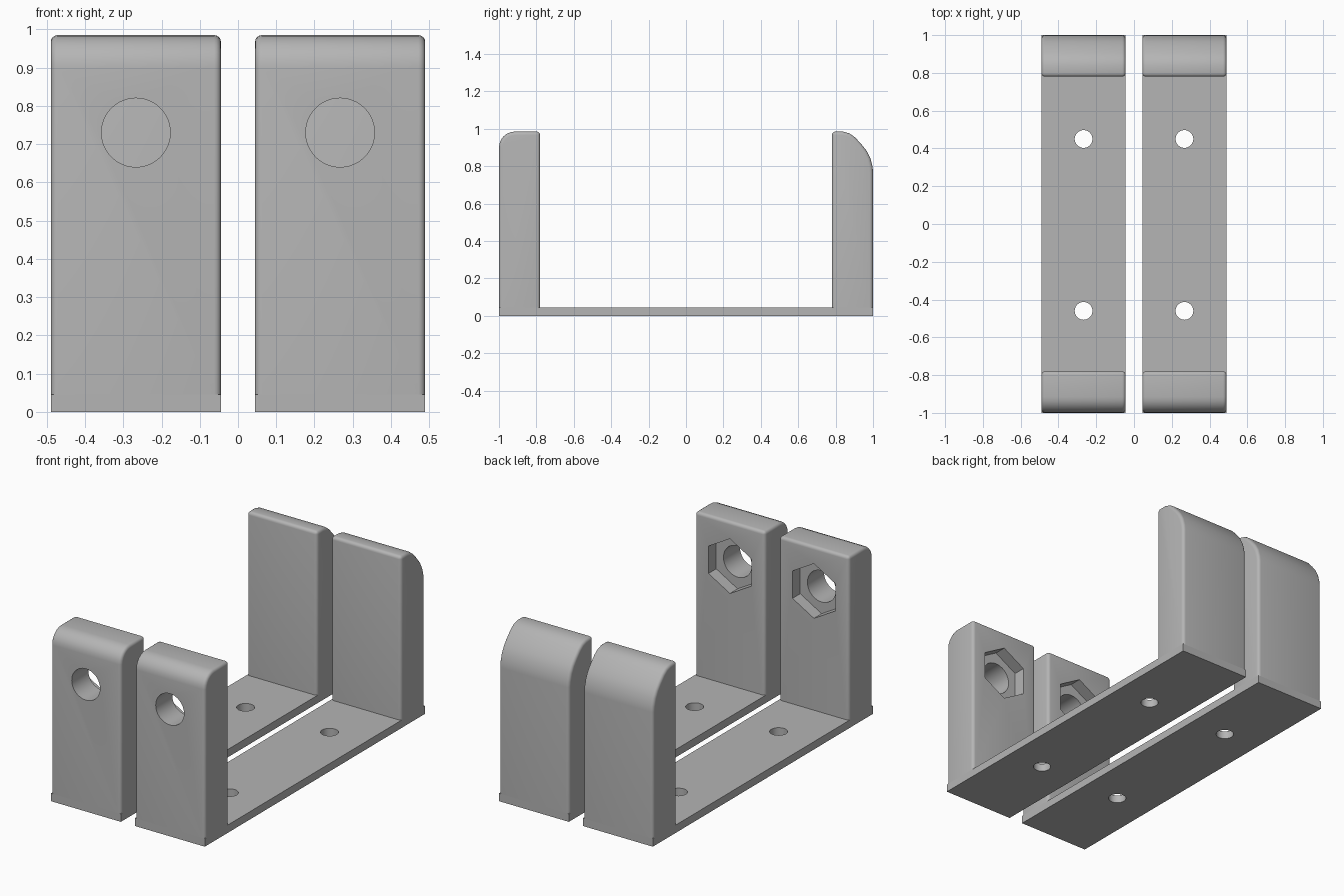
import bpy, bmesh, math
from mathutils import Matrix

cube = bpy.data.objects.get("Cube")
if cube:
    bpy.data.objects.remove(cube, do_unlink=True)

grey = bpy.data.materials.new("plain grey")
grey.use_nodes = True
grey.diffuse_color = (0.46, 0.46, 0.46, 1)
grey.node_tree.nodes["Principled BSDF"].inputs["Base Color"].default_value = (0.46, 0.46, 0.46, 1)

HALF_W, CENTRE = 0.2225, 0.267     # half width and x offset of each bracket
BASE, TOP, INNER = 0.045, 0.985, 0.78
HOLE_Z = 0.73


def make_object(name, bm):
    bmesh.ops.recalc_face_normals(bm, faces=bm.faces)
    mesh = bpy.data.meshes.new(name)
    bm.to_mesh(mesh)
    bm.free()
    obj = bpy.data.objects.new(name, mesh)
    bpy.context.collection.objects.link(obj)
    mesh.materials.append(grey)
    return obj


def extrude_profile(name, profile, x, rounding=0):
    """Extrude a (y, z) outline across the bracket width, softening the edges above the base."""
    bm = bmesh.new()
    face = bm.faces.new([bm.verts.new((x - HALF_W, y, z)) for y, z in profile])
    swept = bmesh.ops.extrude_face_region(bm, geom=[face])["geom"]
    bmesh.ops.translate(bm, vec=(2 * HALF_W, 0, 0),
                        verts=[v for v in swept if isinstance(v, bmesh.types.BMVert)])
    bmesh.ops.recalc_face_normals(bm, faces=bm.faces)
    if rounding:
        edges = [e for e in bm.edges if e.calc_face_angle() > math.radians(30)
                 and max(v.co.z for v in e.verts) > BASE + 0.01]
        bmesh.ops.bevel(bm, geom=edges, offset=rounding, segments=4, profile=0.5,
                        affect='EDGES', clamp_overlap=True)
    return make_object(name, bm)


def prism(sides, radius, depth, location, along_y=False):
    bm = bmesh.new()
    bmesh.ops.create_cone(bm, cap_ends=True, segments=sides, radius1=radius, radius2=radius, depth=depth)
    if along_y:
        turn = Matrix.Rotation(math.pi / 2, 4, 'X')
        if sides == 6:      # one corner points up
            spin = Matrix.Rotation(-math.atan2(bm.verts[:][0].co.y, bm.verts[:][0].co.x) + math.pi / 2, 4, 'Z')
            turn = turn @ spin
        bmesh.ops.transform(bm, matrix=turn, verts=bm.verts)
    bmesh.ops.translate(bm, vec=location, verts=bm.verts)
    cutter = make_object("cutter", bm)
    cutter.hide_render = True
    return cutter


def select_only(obj):
    bpy.ops.object.select_all(action='DESELECT')
    obj.select_set(True)
    bpy.context.view_layer.objects.active = obj


def cut(obj, cutter):
    mod = obj.modifiers.new("cut", 'BOOLEAN')
    mod.operation, mod.solver, mod.object = 'DIFFERENCE', 'EXACT', cutter
    select_only(obj)
    bpy.ops.object.modifier_apply(modifier=mod.name)
    bpy.data.objects.remove(cutter, do_unlink=True)


# Outlines seen from the side
radius = 0.085
round_corner = [(-1 + radius - radius * math.sin(math.radians(a)),
                 TOP - radius + radius * math.cos(math.radians(a))) for a in range(0, 91, 15)]
front_outline = [(-INNER, BASE), (-INNER, TOP)] + round_corner + [(-1, BASE)]
slope = [(0.84, TOP), (0.875, 0.975), (0.905, 0.953), (0.94, 0.915),
         (0.965, 0.883), (0.985, 0.845), (0.997, 0.80), (1, 0.77)]
back_outline = [(INNER, BASE), (INNER, TOP)] + slope + [(1, BASE)]
base_outline = [(-1, 0), (1, 0), (1, BASE), (-1, BASE)]

for side, x in (("right", -CENTRE), ("left", CENTRE)):
    # Flat strip with two screw holes
    base = extrude_profile(side + "_base_strip", base_outline, x)
    for y in (-0.46, 0.45):
        cut(base, prism(40, 0.047, 0.3, (x, y, BASE / 2)))

    # Front post with a bolt hole and a hexagonal nut pocket on its inner face
    front = extrude_profile(side + "_front_post", front_outline, x, 0.018)
    cut(front, prism(48, 0.09, 0.6, (x, -0.89, HOLE_Z), True))
    cut(front, prism(6, 0.157, 0.14, (x, -INNER, HOLE_Z), True))

    # Back post with a sloping outer top
    back = extrude_profile(side + "_back_post", back_outline, x, 0.018)

    for part in (base, front, back):
        select_only(part)
        bpy.ops.object.shade_smooth_by_angle(angle=math.radians(30))
